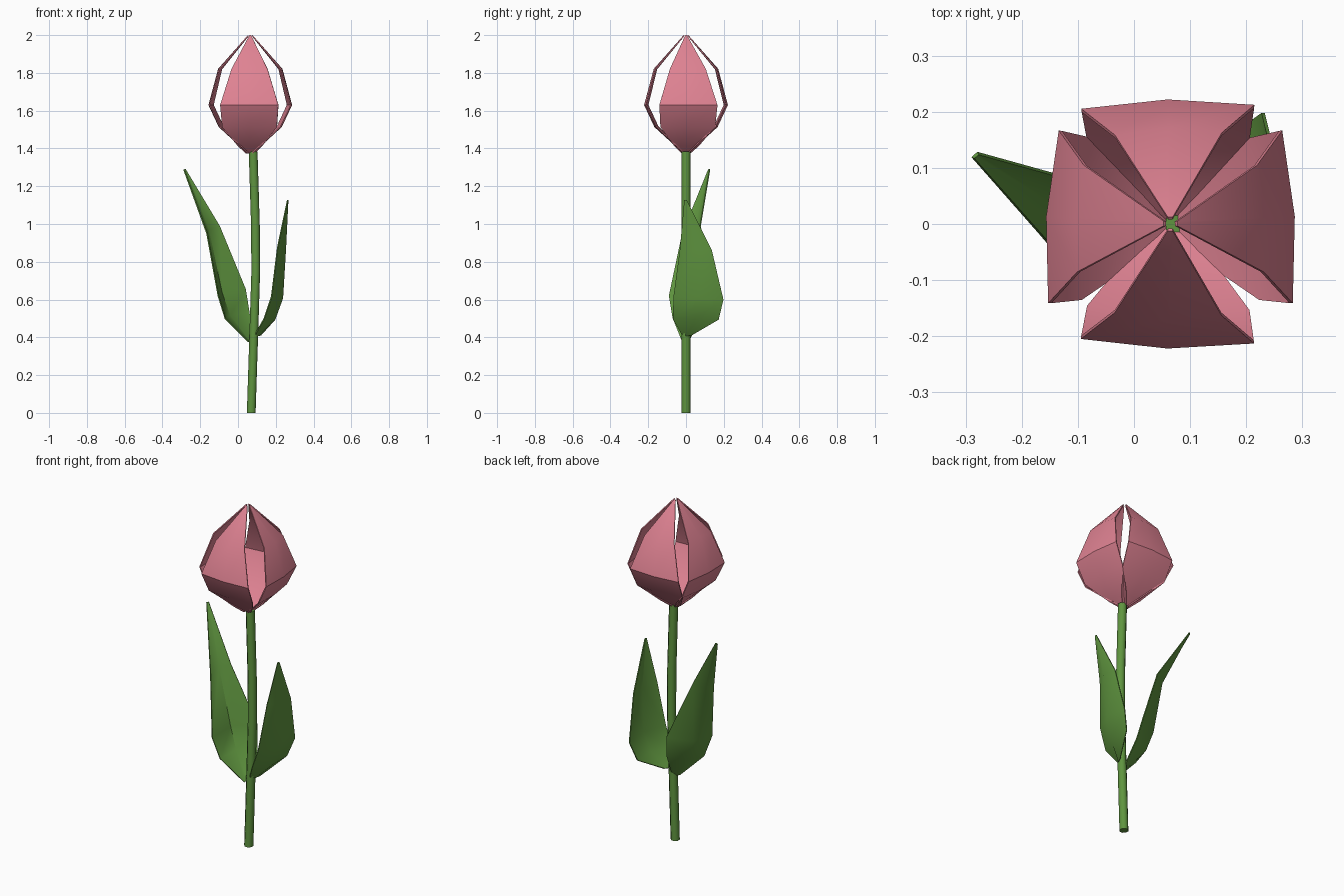
import bpy, bmesh, math
from mathutils import Vector, Matrix

if "Cube" in bpy.data.objects:
    bpy.data.objects.remove(bpy.data.objects["Cube"])


def material(name, rgb):
    m = bpy.data.materials.new(name)
    m.diffuse_color = (*rgb, 1)
    m.use_nodes = True
    m.node_tree.nodes["Principled BSDF"].inputs["Base Color"].default_value = m.diffuse_color
    return m


PINK = material("petal pink", (0.74, 0.225, 0.29))
GREEN = material("leaf green", (0.115, 0.30, 0.05))


def finish(name, bm, mat, angle, thickness=0):
    bmesh.ops.remove_doubles(bm, verts=bm.verts, dist=0.0005)
    bmesh.ops.recalc_face_normals(bm, faces=bm.faces)
    me = bpy.data.meshes.new(name)
    bm.to_mesh(me)
    bm.free()
    me.materials.append(mat)
    ob = bpy.data.objects.new(name, me)
    bpy.context.collection.objects.link(ob)
    bpy.ops.object.select_all(action='DESELECT')
    ob.select_set(True)
    bpy.context.view_layer.objects.active = ob
    if thickness:
        s = ob.modifiers.new("thickness", 'SOLIDIFY')
        s.thickness = thickness
        s.offset = 0
        bpy.ops.object.modifier_apply(modifier=s.name)
    bpy.ops.object.shade_smooth_by_angle(angle=math.radians(angle))
    return ob


def loft(bm, rows, closed=False):
    """Skin neighbouring rows of points with quads."""
    rings = [[bm.verts.new(p) for p in row] for row in rows]
    n = len(rings[0])
    for a, b in zip(rings, rings[1:]):
        for i in range(n if closed else n - 1):
            j = (i + 1) % n
            bm.faces.new((a[i], a[j], b[j], b[i]))
    return rings


# Stem: gently bowed eight-sided tube
path = [(0.07, 0), (0.083, 0.4), (0.094, 0.75), (0.092, 1.0), (0.08, 1.385)]
ring = [(math.cos(math.tau * (i + .5) / 8), math.sin(math.tau * (i + .5) / 8)) for i in range(8)]
bm = bmesh.new()
rings = loft(bm, [[(x + 0.025 * c, 0.025 * s, z) for c, s in ring] for x, z in path], True)
bm.faces.new(rings[0])
bm.faces.new(rings[-1])
finish("stem", bm, GREEN, 50)

# Petals: height, middle radius, half width, cup depth
profile = [(1.375, 0.008, 0.022, 0.0), (1.415, 0.055, 0.065, 0.006),
           (1.515, 0.165, 0.145, 0.013), (1.63, 0.219, 0.154, 0.013),
           (1.82, 0.168, 0.095, 0.010), (1.998, 0.010, 0.004, 0.0)]
for k, angle in enumerate((3.5, 91.3, 176.5, 268.5)):
    turn = Matrix.Translation((0.065, 0, 0)) @ Matrix.Rotation(math.radians(angle), 4, 'Z')
    bm = bmesh.new()
    loft(bm, [[turn @ Vector(p) for p in ((r - c, -w, z), (r, 0, z), (r - c, w, z))]
              for z, r, w, c in profile])
    finish(f"petal_{k + 1}", bm, PINK, 40, 0.006)


def leaf(name, rows):
    """Each row: near edge, far edge, outward depth of the midrib."""
    bm = bmesh.new()
    pts = []
    for a, b, d in rows:
        a, b = Vector(a), Vector(b)
        across = (b - a).normalized()
        out = Vector((across.y, -across.x, 0)).normalized()
        pts.append([a, (a + b) / 2 + out * d, b])
    loft(bm, pts)
    finish(name, bm, GREEN, 50, 0.006)


# Leaves: tall left leaf and shorter right leaf
leaf("left_leaf", [
    ((0.055, -0.02, 0.375), (0.08, 0.015, 0.385), -0.008),
    ((-0.068, -0.07, 0.50), (0.06, 0.095, 0.53), -0.05),
    ((-0.105, -0.09, 0.62), (0.04, 0.125, 0.655), -0.065),
    ((-0.165, -0.02, 0.95), (-0.098, 0.076, 0.99), -0.03),
    ((-0.287, 0.118, 1.288), (-0.278, 0.126, 1.29), 0)])
leaf("right_leaf", [
    ((0.085, -0.015, 0.405), (0.12, 0.03, 0.412), 0.008),
    ((0.137, -0.068, 0.497), (0.195, 0.173, 0.495), 0.03),
    ((0.177, -0.065, 0.615), (0.230, 0.198, 0.60), 0.033),
    ((0.209, -0.03, 0.875), (0.245, 0.137, 0.86), 0.025),
    ((0.262, -0.008, 1.127), (0.264, 0.004, 1.127), 0)])
